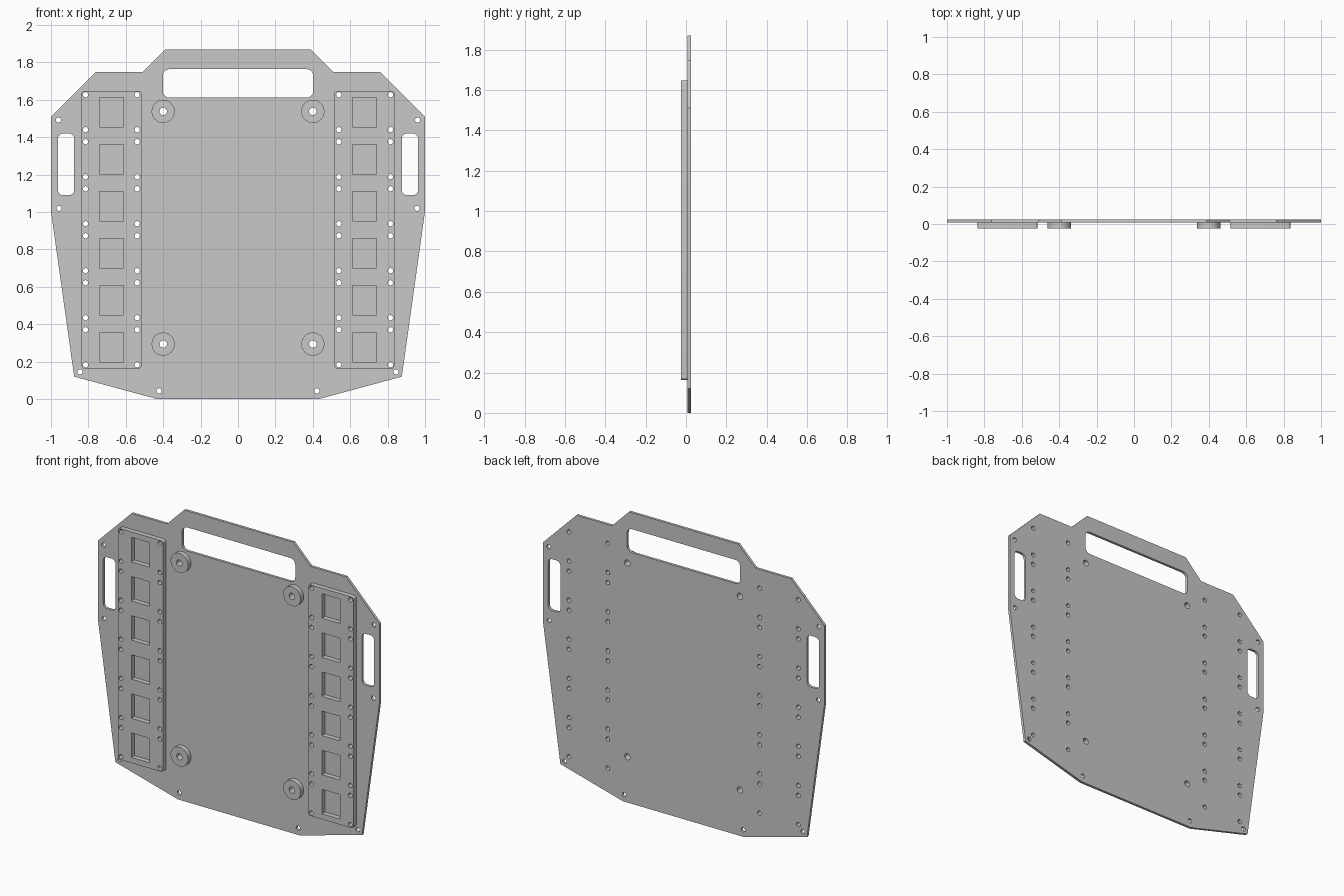
import bpy
import bmesh
from math import cos, sin, pi, radians

if "Cube" in bpy.data.objects:
    bpy.data.objects.remove(bpy.data.objects["Cube"])

FRONT, MID, BACK = -0.024, 0.007, 0.024   # depth layers along y

grey = bpy.data.materials.new("light grey")
grey.use_nodes = True
COLOUR = (0.58, 0.58, 0.58, 1)
grey.diffuse_color = COLOUR
grey.node_tree.nodes["Principled BSDF"].inputs["Base Color"].default_value = COLOUR


def circle(x, z, r, n=20):
    return [(x + r * cos(2 * pi * i / n), z + r * sin(2 * pi * i / n)) for i in range(n)]


def rounded_rect(x, z, w, h, r, steps=5):
    """Closed loop centred on (x, z) with rounded corners."""
    pts = []
    for k, (sx, sz) in enumerate([(1, 1), (-1, 1), (-1, -1), (1, -1)]):
        cx, cz = x + sx * (w / 2 - r), z + sz * (h / 2 - r)
        for i in range(steps + 1):
            a = pi / 2 * (k + i / steps)
            pts.append((cx + r * cos(a), cz + r * sin(a)))
    return pts


def rect(x, z, w, h):
    return [(x + sx * w / 2, z + sz * h / 2)
            for sx, sz in [(1, 1), (-1, 1), (-1, -1), (1, -1)]]


def mirror(loop):
    return [(-x, z) for x, z in reversed(loop)]


def sheet(name, loops, y0, y1):
    """Extrude an outline with holes (first loop is the outline) from y0 to y1."""
    curve = bpy.data.curves.new(name + " profile", "CURVE")
    curve.dimensions = "2D"
    curve.fill_mode = "BOTH"
    curve.extrude = (y1 - y0) / 2
    for loop in loops:
        spline = curve.splines.new("POLY")
        spline.points.add(len(loop) - 1)
        for point, (x, z) in zip(spline.points, loop):
            point.co = (x, z, 0, 1)
        spline.use_cyclic_u = True
    helper = bpy.data.objects.new(name + " helper", curve)
    bpy.context.collection.objects.link(helper)
    bpy.context.view_layer.update()
    mesh = bpy.data.meshes.new_from_object(
        helper.evaluated_get(bpy.context.evaluated_depsgraph_get()))
    bpy.data.objects.remove(helper)

    # Stand the sheet upright and weld the caps to the walls
    bm = bmesh.new()
    bm.from_mesh(mesh)
    for v in bm.verts:
        x, z, d = v.co
        v.co = (x, (y0 + y1) / 2 - d, z)
    bmesh.ops.remove_doubles(bm, verts=bm.verts, dist=1e-5)
    bmesh.ops.recalc_face_normals(bm, faces=bm.faces)
    bm.to_mesh(mesh)
    bm.free()

    mesh.name = name
    mesh.materials.clear()
    mesh.materials.append(grey)
    obj = bpy.data.objects.new(name, mesh)
    bpy.context.collection.objects.link(obj)
    bpy.ops.object.select_all(action="DESELECT")
    obj.select_set(True)
    bpy.context.view_layer.objects.active = obj
    bpy.ops.object.shade_smooth_by_angle(angle=radians(30))


# Hole layout for one side (+x)
bays = [0.277 + 0.2513 * i for i in range(6)]
rail_holes = [circle(x, z + dz, 0.014)
              for z in bays for dz in (-0.0935, 0.0935) for x in (0.539, 0.815)]
pockets = [rect(0.677, z, 0.128, 0.157) for z in bays]
boss_spots = [(0.4, 1.538), (0.4, 0.294)]
edge_holes = [circle(x, z, 0.014)
              for x, z in [(0.96, 1.492), (0.957, 1.02), (0.845, 0.145), (0.422, 0.044)]]
side_slot = rounded_rect(0.919, 1.255, 0.087, 0.33, 0.028)

# Back plate with carrying handle
half = [(0.432, 0), (0.876, 0.12), (1, 1.005), (1, 1.51),
        (0.762, 1.748), (0.51, 1.748), (0.388, 1.87)]
side_cuts = (rail_holes + edge_holes + [side_slot]
             + [circle(x, z, 0.02) for x, z in boss_spots])
handle_slot = rounded_rect(0, 1.688, 0.804, 0.152, 0.035)
sheet("back_plate",
      [half + mirror(half), handle_slot] + side_cuts + [mirror(c) for c in side_cuts],
      MID, BACK)

# Pocketed rails and round bosses on each side
rail = [rounded_rect(0.676, 0.905, 0.32, 1.484, 0.014)] + pockets + rail_holes
for side, flip in (("left", lambda loop: loop), ("right", mirror)):
    sheet(side + "_rail", [flip(l) for l in rail], FRONT, MID)
    for level, (x, z) in zip(("upper", "lower"), boss_spots):
        ring = [circle(x, z, 0.062, 32), circle(x, z, 0.02)]
        sheet(f"{side}_{level}_boss", [flip(l) for l in ring], FRONT, MID)
